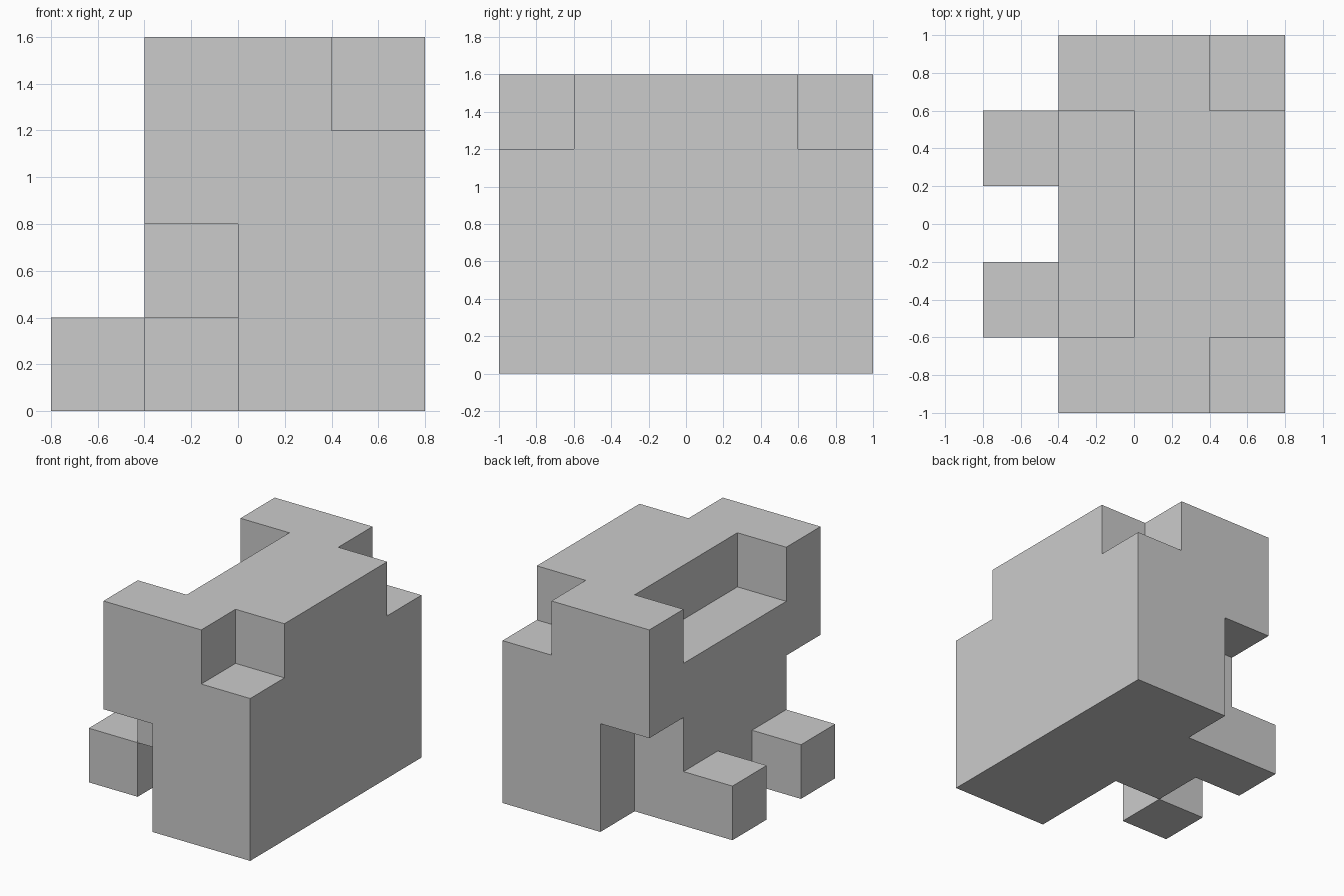
import bpy, bmesh, math
from itertools import product
from mathutils import Vector

if "Cube" in bpy.data.objects:
    bpy.data.objects.remove(bpy.data.objects["Cube"])

CELL = 0.4
ORIGIN = Vector((-0.8, -1.0, 0.0))


def block(x, y, z):
    """Cells of a box given inclusive (first, last) ranges per axis."""
    return set(product(*(range(a, b + 1) for a, b in (x, y, z))))


def build(name, cells):
    """Outer shell of a set of cells, with flat regions joined."""
    bm = bmesh.new()
    for cell in cells:
        for axis, side in product(range(3), (0, 1)):
            step = [0, 0, 0]
            step[axis] = 2 * side - 1
            if tuple(c + s for c, s in zip(cell, step)) in cells:
                continue
            u, v = (axis + 1) % 3, (axis + 2) % 3
            loop = [(0, 0), (1, 0), (1, 1), (0, 1)]
            verts = []
            for du, dv in (loop if side else loop[::-1]):
                p = Vector(cell)
                p[axis] += side
                p[u] += du
                p[v] += dv
                verts.append(bm.verts.new(ORIGIN + p * CELL))
            bm.faces.new(verts)
    bmesh.ops.remove_doubles(bm, verts=bm.verts, dist=0.001)
    bmesh.ops.dissolve_limit(bm, angle_limit=math.radians(1),
                             verts=bm.verts, edges=bm.edges)
    mesh = bpy.data.meshes.new(name)
    bm.to_mesh(mesh)
    bm.free()
    obj = bpy.data.objects.new(name, mesh)
    bpy.context.collection.objects.link(obj)
    return obj


# Main slab with the two upper right corners notched out
body = block((2, 3), (0, 4), (0, 3))
body -= block((3, 3), (0, 0), (3, 3)) | block((3, 3), (4, 4), (3, 3))
# Left ledge, with raised posts at both ends
body |= block((1, 1), (1, 3), (1, 2))
for end in (0, 4):
    body |= block((1, 1), (end, end), (2, 3))
# Lower left core and the attached foot
body |= block((1, 1), (2, 3), (0, 0)) | block((0, 0), (3, 3), (0, 0))
build("body", body)

# Front foot, touching the body only along its edges
build("front_foot", block((0, 0), (1, 1), (0, 0)))
